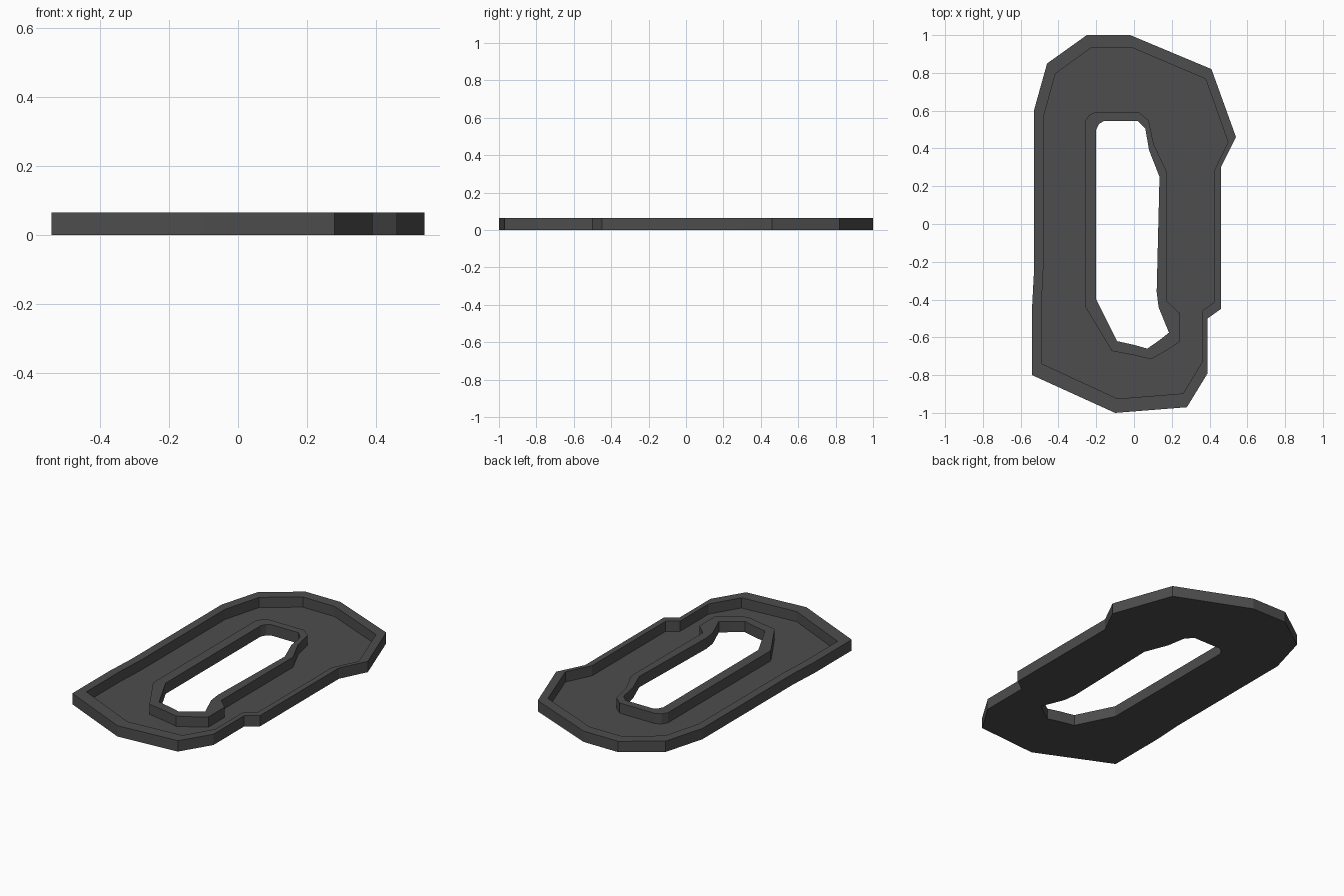
import bpy
import bmesh

cube = bpy.data.objects.get("Cube")
if cube:
    bpy.data.objects.remove(cube, do_unlink=True)

HEIGHT = 0.065
FLOOR = 0.004

# Outer outline, clockwise from the back
outline = [(-.25, 1), (-.02, 1), (.41, .82), (.54, .46), (.46, .3),
           (.46, -.45), (.39, -.5), (.39, -.79), (.28, -.97), (-.1, -1),
           (-.54, -.8), (-.54, -.45), (-.53, -.26), (-.53, .6), (-.46, .85)]

# Edge of the central opening
opening = [(-.2, .5), (-.185, .53), (-.16, .545), (.02, .545), (.06, .505),
           (.08, .39), (.135, .25), (.12, -.36), (.13, -.44), (.185, -.575),
           (.135, -.615), (.07, -.66), (0, -.64), (-.09, -.62), (-.2, -.4)]


def scaled(points, sx, sy, dx=0.0, dy=0.0):
    return [(x * sx + dx, y * sy + dy) for x, y in points]


# Inner edge of the outer rim, and outer edge of the rim around the opening
rim_inside = scaled(outline, .914, .93, .0045, .005)
lip_outside = scaled(opening, 1.3, 1.085)
lip_outside[7:9] = [(.175, -.41), (.24, -.47)]


def make_material(name, colour):
    mat = bpy.data.materials.new(name)
    mat.use_nodes = True
    mat.diffuse_color = colour
    for node in mat.node_tree.nodes:
        if node.type == 'BSDF_PRINCIPLED':
            node.inputs["Base Color"].default_value = colour
    return mat


def add_ring(bm, points, z):
    verts = [bm.verts.new((x, y, z)) for x, y in points]
    edges = [bm.edges.new((a, b)) for a, b in zip(verts, verts[1:] + verts[:1])]
    return verts, edges


def join_rings(bm, first, second):
    a, b = first[0], second[0]
    for i in range(len(a)):
        j = (i + 1) % len(a)
        bm.faces.new((a[i], a[j], b[j], b[i]))


def fill_between(bm, first, second, normal):
    bmesh.ops.triangle_fill(bm, edges=first[1] + second[1],
                            use_beauty=True, normal=normal)


bm = bmesh.new()

# Raised outer rim: outside wall, flat top, inside wall
outer = [add_ring(bm, outline, 0), add_ring(bm, outline, HEIGHT),
         add_ring(bm, rim_inside, HEIGHT), add_ring(bm, rim_inside, FLOOR)]

# Raised rim around the opening
inner = [add_ring(bm, opening, 0), add_ring(bm, opening, HEIGHT),
         add_ring(bm, lip_outside, HEIGHT), add_ring(bm, lip_outside, FLOOR)]

for rings in (outer, inner):
    for first, second in zip(rings, rings[1:]):
        join_rings(bm, first, second)

# Underside and recessed floor
fill_between(bm, outer[0], inner[0], (0, 0, -1))
fill_between(bm, outer[-1], inner[-1], (0, 0, 1))
bmesh.ops.recalc_face_normals(bm, faces=bm.faces[:])

mesh = bpy.data.meshes.new("rimmed_tray")
bm.to_mesh(mesh)
bm.free()
mesh.materials.append(make_material("dark grey", (.075, .075, .075, 1)))
tray = bpy.data.objects.new("rimmed_tray", mesh)
bpy.context.collection.objects.link(tray)
